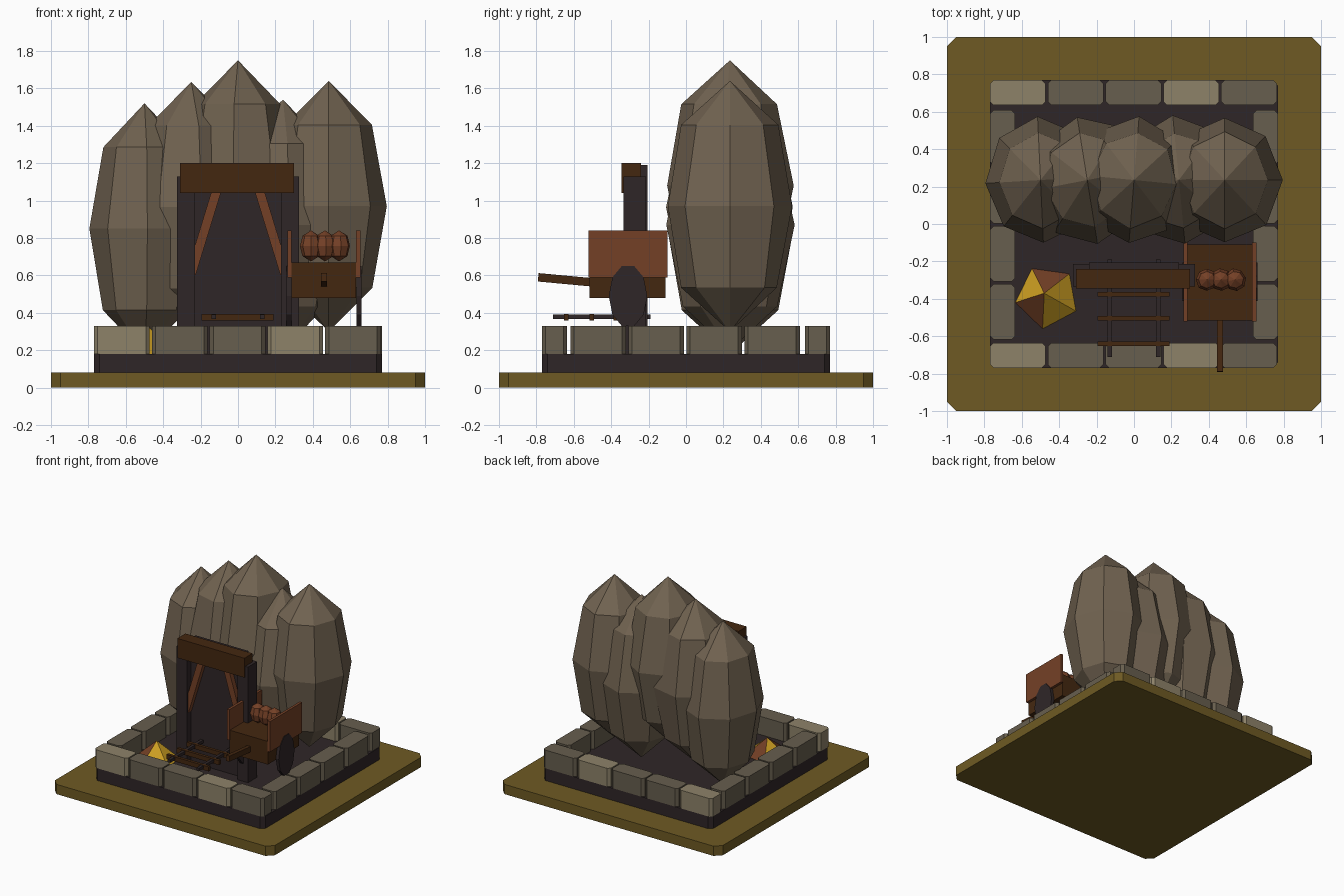
import bpy, bmesh, math, random
from mathutils import Vector, Matrix

if "Cube" in bpy.data.objects:
    bpy.data.objects.remove(bpy.data.objects["Cube"])

random.seed(4)


def mat(name, r, g, b):
    m = bpy.data.materials.new(name)
    lin = [((c / 255 + 0.055) / 1.055) ** 2.4 for c in (r, g, b)]
    m.diffuse_color = (*lin, 1)
    m.use_nodes = True
    m.node_tree.nodes["Principled BSDF"].inputs["Base Color"].default_value = m.diffuse_color
    return m


OLIVE = mat("olive_ground", 110, 90, 35)
DARK = mat("dark_earth", 47, 38, 39)
STONE = mat("grey_stone", 103, 94, 78)
PALE = mat("pale_stone", 141, 130, 105)
ROCK = mat("brown_rock", 112, 98, 80)
WOOD = mat("dark_wood", 68, 39, 16)
RUST = mat("rust_wood", 116, 64, 38)
GOLD = mat("gold", 204, 158, 34)


def finish(name, bm, *mats):
    bmesh.ops.recalc_face_normals(bm, faces=bm.faces)
    me = bpy.data.meshes.new(name)
    bm.to_mesh(me)
    bm.free()
    for m in mats:
        me.materials.append(m)
    ob = bpy.data.objects.new(name, me)
    bpy.context.collection.objects.link(ob)
    return ob


def box(name, x, y, z, m, chamfer=0):
    """Box from (min, max) ranges, optionally with chamfered upright edges."""
    bm = bmesh.new()
    bmesh.ops.create_cube(bm, size=1)
    for v in bm.verts:
        v.co = [r[0] if c < 0 else r[1] for c, r in zip(v.co, (x, y, z))]
    if chamfer:
        up = [e for e in bm.edges
              if abs(e.verts[0].co.z - e.verts[1].co.z) > 1e-4]
        bmesh.ops.bevel(bm, geom=up, offset=chamfer, segments=1, affect='EDGES')
    return finish(name, bm, m)


def bar(name, a, b, w, t, m):
    """Straight beam between two points; w across x or z, t along the other side."""
    a, b = Vector(a), Vector(b)
    d = (b - a).normalized()
    side = Vector((1, 0, 0)) if abs(d.x) < 1e-4 else d.cross(Vector((0, 1, 0)))
    other = d.cross(side)
    bm = bmesh.new()
    bmesh.ops.create_cube(bm, size=1)
    for v in bm.verts:
        c = v.co.copy()
        v.co = (a + b) / 2 + d * c.z * (b - a).length + side * c.x * w + other * c.y * t
    return finish(name, bm, m)


def boulder(name, c, r, m, turn=0, jitter=0):
    """Eight-sided faceted egg: two poles and three rings."""
    bm = bmesh.new()
    rings = []
    for rad, h in ((0.75, 0.65), (1, 0), (0.75, -0.65)):
        ring = []
        for i in range(8):
            a = math.radians(45 * i + turn)
            k = rad * (1 + random.uniform(-jitter, jitter))
            ring.append(bm.verts.new((c[0] + r[0] * k * math.cos(a),
                                      c[1] + r[1] * k * math.sin(a), c[2] + r[2] * h)))
        rings.append(ring)
    top = bm.verts.new((c[0], c[1], c[2] + r[2]))
    low = bm.verts.new((c[0], c[1], c[2] - r[2]))
    for i in range(8):
        j = (i + 1) % 8
        bm.faces.new((top, rings[0][i], rings[0][j]))
        bm.faces.new((low, rings[2][j], rings[2][i]))
        for p, q in zip(rings, rings[1:]):
            bm.faces.new((p[i], q[i], q[j], p[j]))
    return finish(name, bm, m)


# Ground plate and dark foundation
box("ground_plate", (-1, 1), (-1, 1), (0, 0.08), OLIVE, 0.05)
box("foundation", (-0.77, 0.77), (-0.77, 0.77), (0.08, 0.18), DARK, 0.03)

# Low wall of stone blocks
for i in range(5):
    x = -0.77 + 0.309 * i
    m = PALE if i in (0, 3) else STONE
    for label, y in (("front", -0.77), ("back", 0.635)):
        box(f"{label}_wall_stone_{i}", (x, x + 0.298), (y, y + 0.135), (0.18, 0.33), m, 0.02)
for i in range(4):
    y = -0.618 + 0.31 * i
    for label, x in (("left", -0.77), ("right", 0.635)):
        box(f"{label}_wall_stone_{i}", (x, x + 0.135), (y, y + 0.297), (0.18, 0.33), STONE, 0.02)

# Row of tall boulders
for i, (x, z, rx, turn) in enumerate(((-0.50, 0.85, 0.30, 3), (-0.25, 0.965, 0.31, 10),
                                      (0.0, 1.08, 0.31, -5), (0.24, 0.87, 0.31, 6),
                                      (0.485, 0.97, 0.315, 0))):
    boulder(f"boulder_{i}", (x, 0.235, z), (rx, 0.34, 0.67), ROCK, turn, 0.025)

# Mine entrance
box("entrance_panel", (-0.24, 0.24), (-0.28, -0.205), (0.18, 1.19), DARK)
box("lintel", (-0.31, 0.30), (-0.345, -0.24), (1.04, 1.20), WOOD)
for s in (-1, 1):
    side = "left" if s < 0 else "right"
    box(f"{side}_post", sorted((s * 0.23, s * 0.325)), (-0.335, -0.215), (0.18, 1.13), DARK)
    bar(f"{side}_brace", (s * 0.10, -0.295, 1.10), (s * 0.25, -0.295, 0.61), 0.05, 0.05, RUST)

# Rail track
for s in (-1, 1):
    x = s * 0.13
    box(f"rail_{'left' if s < 0 else 'right'}", (x - 0.012, x + 0.012), (-0.71, -0.19),
        (0.368, 0.392), DARK)
for i, y in enumerate((-0.64, -0.505, -0.375)):
    box(f"track_tie_{i}", (-0.195, 0.19), (y - 0.012, y + 0.012), (0.358, 0.395), WOOD)

# Ore cart: body, side boards, wheels, handle
box("cart_body", (0.285, 0.632), (-0.515, -0.11), (0.48, 0.67), WOOD)
for side, x in (("left", 0.264), ("right", 0.632)):
    box(f"cart_{side}_board", (x, x + 0.022), (-0.52, -0.10), (0.59, 0.84), RUST)
    bm = bmesh.new()
    bmesh.ops.create_cone(bm, cap_ends=True, segments=10, radius1=1, radius2=1, depth=1)
    wheel_x = x + (0.008 if side == "left" else 0.014)
    bm.transform(Matrix.Translation((wheel_x, -0.31, 0.49))
                 @ Matrix.Diagonal((0.026, 0.103, 0.17, 1))
                 @ Matrix.Rotation(math.pi / 2, 4, 'Y'))
    finish(f"cart_{side}_wheel", bm, DARK)
bar("cart_handle", (0.46, -0.79, 0.59), (0.46, -0.50, 0.563), 0.032, 0.045, WOOD)

# Ore lumps in the cart
for i, x in enumerate((0.39, 0.465, 0.54)):
    boulder(f"ore_lump_{i}", (x, -0.298, 0.758), (0.06, 0.06, 0.083), RUST, 5 * i, 0.03)

# Gold heap: five-sided cone with two rust-coloured sides
bm = bmesh.new()
apex = bm.verts.new((-0.48, -0.37, 0.325))
rim = [bm.verts.new((-0.465 + 0.172 * math.cos(math.radians(46 + 72 * k)),
                     -0.39 + 0.172 * math.sin(math.radians(46 + 72 * k)), 0.18))
       for k in range(5)]
bm.faces.new(rim[::-1])
for k in range(5):
    f = bm.faces.new((apex, rim[k], rim[(k + 1) % 5]))
    f.material_index = 1 if k in (0, 2) else 0
finish("gold_heap", bm, GOLD, RUST)
